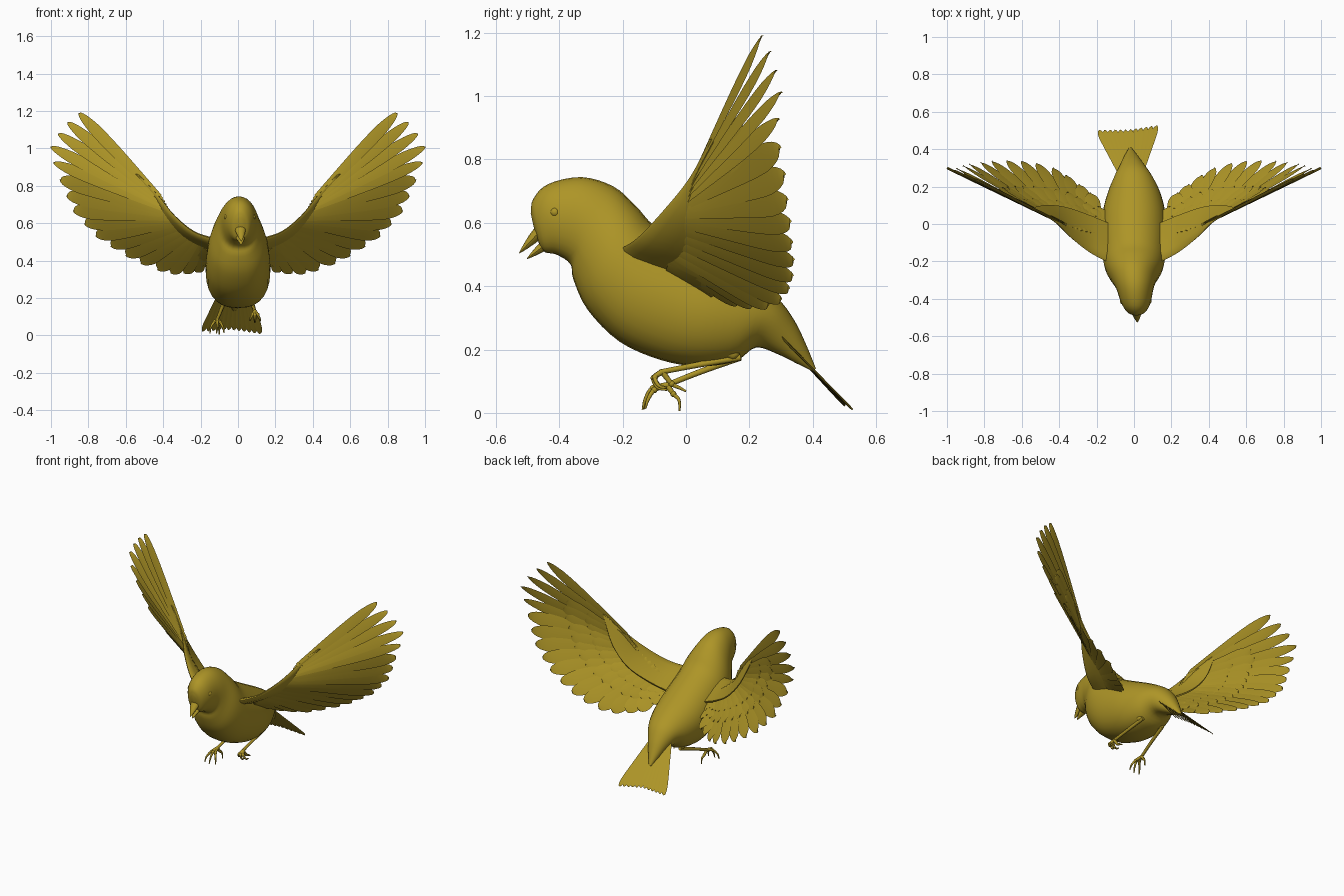
import bpy, bmesh, math
from mathutils import Vector as V

if "Cube" in bpy.data.objects:
    bpy.data.objects.remove(bpy.data.objects["Cube"])

mat = bpy.data.materials.new("olive_gold")
mat.diffuse_color = (0.42, 0.30, 0.02, 1)
mat.use_nodes = True
mat.node_tree.nodes["Principled BSDF"].inputs["Base Color"].default_value = mat.diffuse_color


def finish(bm, name, angle=40, mirror=False):
    bmesh.ops.recalc_face_normals(bm, faces=bm.faces)
    me = bpy.data.meshes.new(name)
    bm.to_mesh(me)
    bm.free()
    me.polygons.foreach_set("use_smooth", [True] * len(me.polygons))
    me.set_sharp_from_angle(angle=math.radians(angle))
    me.materials.append(mat)
    ob = bpy.data.objects.new(name, me)
    bpy.context.collection.objects.link(ob)
    if mirror:
        ob.modifiers.new("mirror", "MIRROR").use_mirror_merge = False
    return ob


def spline(pts, n):
    """Catmull-Rom through tuples, n steps per span."""
    p = [V(q) for q in pts]
    p = [2 * p[0] - p[1]] + p + [2 * p[-1] - p[-2]]
    out = []
    for i in range(1, len(p) - 2):
        a, b, c, d = p[i - 1:i + 3]
        for k in range(n):
            t = k / n
            out.append(0.5 * (2 * b + (c - a) * t + (2 * a - 5 * b + 4 * c - d) * t * t
                              + (3 * b - a - 3 * c + d) * t ** 3))
    return out + [p[-2]]


def loft(bm, rings):
    vs = [[bm.verts.new(p) for p in r] for r in rings]
    n = len(vs[0])
    for a, b in zip(vs, vs[1:]):
        for i in range(n):
            bm.faces.new((a[i], a[(i + 1) % n], b[(i + 1) % n], b[i]))
    bm.faces.new(vs[0])
    bm.faces.new(vs[-1])


def ellipse(c, u, v, n=10, low=1.0):
    """Ring around c; low < 1 makes the lower half fuller."""
    out = []
    for k in range(n):
        x, y = math.cos(2 * math.pi * k / n), math.sin(2 * math.pi * k / n)
        if y < 0:
            x = math.copysign(abs(x) ** low, x)
        out.append(c + u * x + v * y)
    return out


def tube(bm, pts, r0, r1, n=4):
    """Round tapering limb along a smooth path."""
    path = spline(pts, n)
    rings = []
    for i, p in enumerate(path):
        d = (path[min(i + 1, len(path) - 1)] - path[max(i - 1, 0)]).normalized()
        u = d.cross(V((0.9, 0.1, 0.4))).normalized()
        r = r0 + (r1 - r0) * i / (len(path) - 1)
        rings.append(ellipse(p, u * r, d.cross(u) * r, 8))
    loft(bm, rings)


def feather(bm, base, tip, side, w, power=6, root=0.4, lift=0.0, tilt=0.005):
    """Thin blade with a raised shaft and a rounded end."""
    d = tip - base
    side = (side - d * (side.dot(d) / d.length_squared)).normalized()
    n = side.cross(d).normalized()
    if n.x > 0:
        n = -n
    rings = []
    for k in range(13):
        t = 1 - (1 - k / 12) ** 2
        h = max(w * (root + (1 - root) * min(1, 1.2 * t)) * math.sqrt(max(0, 1 - t ** power)), 0.0008)
        c = base + d * t + n * lift
        rings.append([c + side * h + n * tilt, c + n * 0.002, c - side * h - n * tilt, c - n * 0.002])
    loft(bm, rings)


# Head and body: top y,z / bottom y,z / half width / sideways shift
sections = [
    (-.490, .630, -.478, .575, .018, .012), (-.482, .675, -.452, .512, .050, .012),
    (-.435, .722, -.410, .500, .078, .010), (-.330, .744, -.365, .470, .099, .005),
    (-.230, .715, -.355, .420, .122, 0), (-.160, .655, -.310, .325, .154, 0),
    (-.100, .590, -.210, .225, .170, 0), (0, .530, -.080, .167, .173, 0),
    (.100, .475, .040, .147, .166, 0), (.200, .420, .154, .162, .137, 0),
    (.290, .360, .220, .206, .100, -.004), (.340, .295, .290, .185, .065, -.01),
    (.375, .225, .345, .158, .038, -.015), (.410, .140, .400, .131, .008, -.02)]
bm = bmesh.new()
rings = []
for ty, tz, by, bz, w, sx in (s[:] for s in spline(sections, 4)):
    top, bot = V((sx, ty, tz)), V((sx, by, bz))
    rings.append(ellipse((top + bot) / 2, V((w, 0, 0)), (top - bot) / 2, 28, .78))
loft(bm, rings)
finish(bm, "body", 60)

# Open beak: two tapering halves
for name, a, b, r, h in (("upper_beak", (.012, -.462, .572), (.018, -.526, .504), .030, .020),
                         ("lower_beak", (.012, -.445, .530), (.017, -.502, .486), .026, .016)):
    bm = bmesh.new()
    a, b = V(a), V(b)
    up = (b - a).cross(V((1, 0, 0))).normalized()
    loft(bm, [ellipse(a.lerp(b, t), V((r * s, 0, 0)), up * h * s, 12)
              for t, s in ((0, 1), (.35, .8), (.7, .45), (.9, .2), (1, .05))])
    finish(bm, name)

# Eyes, mostly sunk into the head
for s, name in ((-1, "left_eye"), (1, "right_eye")):
    bm = bmesh.new()
    bmesh.ops.create_uvsphere(bm, u_segments=16, v_segments=10, radius=0.016)
    bmesh.ops.translate(bm, vec=(.009 + s * .069, -.413, .633), verts=bm.verts)
    finish(bm, name, 60)

# Wing flight feathers: outermost primary first, innermost last
tips = [V(t) for t in (
    (.85, .24, 1.19), (.91, .265, 1.14), (.96, .285, 1.08), (1, .30, 1.01), (.985, .292, .925),
    (.95, .297, .835), (.915, .312, .75), (.88, .32, .67), (.82, .33, .60), (.76, .335, .535),
    (.68, .34, .48), (.60, .337, .43), (.52, .325, .39), (.43, .30, .355), (.36, .26, .338),
    (.29, .21, .338), (.23, .165, .345), (.185, .09, .375))]
roots = spline([(.42, .02, .74), (.38, 0, .67), (.34, -.02, .61), (.24, -.05, .53), (.17, -.06, .46)], 17)
N = len(tips)
flight, covert = bmesh.new(), bmesh.new()
for i, tip in enumerate(tips):
    base = roots[i * 4]
    side = tips[max(i - 1, 0)] - tips[min(i + 1, N - 1)]
    outer = i < 5
    feather(flight, base, tip, side, .041 if outer else .051, 4 if outer else 8, root=.36, tilt=.006)
    # Two shorter rows overlap on the upper side
    if i > 1:
        feather(covert, base, base.lerp(tip, .62), side, .038, 12, lift=.006, tilt=.004)
        feather(covert, base, base.lerp(tip, .42), side, .032, 12, lift=.009, tilt=.003)
finish(flight, "flight_feathers", 30, True)
finish(covert, "covert_feathers", 30, True)

# Wing arm: thin fleshy front edge blending into the feathers
lead = spline([(.13, -.21, .515), (.24, -.15, .555), (.34, -.07, .64), (.42, .01, .74), (.53, .075, .86)], 4)
trail = spline([(.13, .0, .43), (.25, .05, .49), (.37, .09, .57), (.47, .10, .69), (.55, .085, .865)], 4)
bm = bmesh.new()
rings = []
for i, (a, b) in enumerate(zip(lead, trail)):
    c = b - a
    span = lead[min(i + 1, 16)] - lead[max(i - 1, 0)]
    n = c.cross(span).normalized() * (.020 - .014 * i / 16)
    rings.append([a + c * f + n * h for f, h in
                  ((0, 0), (.04, .5), (.2, .9), (.5, .8), (1, .3), (1, -.3), (.5, -.8), (.2, -.9), (.04, -.5))])
loft(bm, rings)
finish(bm, "wing_arm", 50, True)

# Tail fan, swung a little to one side, with a shallow notch
bm = bmesh.new()
for i in range(12):
    f = i / 11
    e = abs(2 * f - 1)
    tip = V((-.187 + .307 * f, .489 + .025 * f + .012 * e, .036 - .012 * f - .014 * e))
    base = V((-.080 + .125 * f, .275, .265))
    feather(bm, base, tip, V((1, .07, -.03)), .018, 14, .4, lift=.002 * (1 - e), tilt=.003)
finish(bm, "tail_feathers", 30)

# Legs: thigh, shank, then three front toes and a hind toe with claws
legs = {
    "left_leg": ((-.075, .16, .175), (-.11, -.06, .088), (
        ((-.125, -.10, .075), (-.145, -.122, .045), (-.150, -.132, .012)),
        ((-.11, -.105, .078), (-.112, -.128, .045), (-.115, -.137, .010)),
        ((-.095, -.10, .072), (-.080, -.120, .042), (-.075, -.128, .014)),
        ((-.105, -.040, .060), (-.100, -.022, .040), (-.100, -.020, .006)))),
    "right_leg": ((.075, .16, .175), (.09, -.075, .130), (
        ((.105, -.098, .112), (.118, -.085, .085), (.118, -.060, .078)),
        ((.09, -.102, .110), (.092, -.090, .080), (.092, -.060, .072)),
        ((.078, -.098, .112), (.066, -.085, .088), (.065, -.062, .080)),
        ((.09, -.045, .092), (.09, -.018, .078), (.09, .0, .068))))}
for name, (hip, ankle, toes) in legs.items():
    bm = bmesh.new()
    hip, ankle = V(hip), V(ankle)
    tube(bm, [hip + V((0, -.06, .05)), hip + V((0, -.01, .01)), hip], .030, .013)
    tube(bm, [hip + V((0, .012, 0)), hip.lerp(ankle, .5), ankle], .011, .009)
    for toe in toes:
        tube(bm, [ankle, *toe], .010, .003)
        bmesh.ops.create_uvsphere(bm, u_segments=8, v_segments=6, radius=.010)
        bmesh.ops.translate(bm, vec=toe[0], verts=bm.verts[-42:])
    finish(bm, name, 50)
